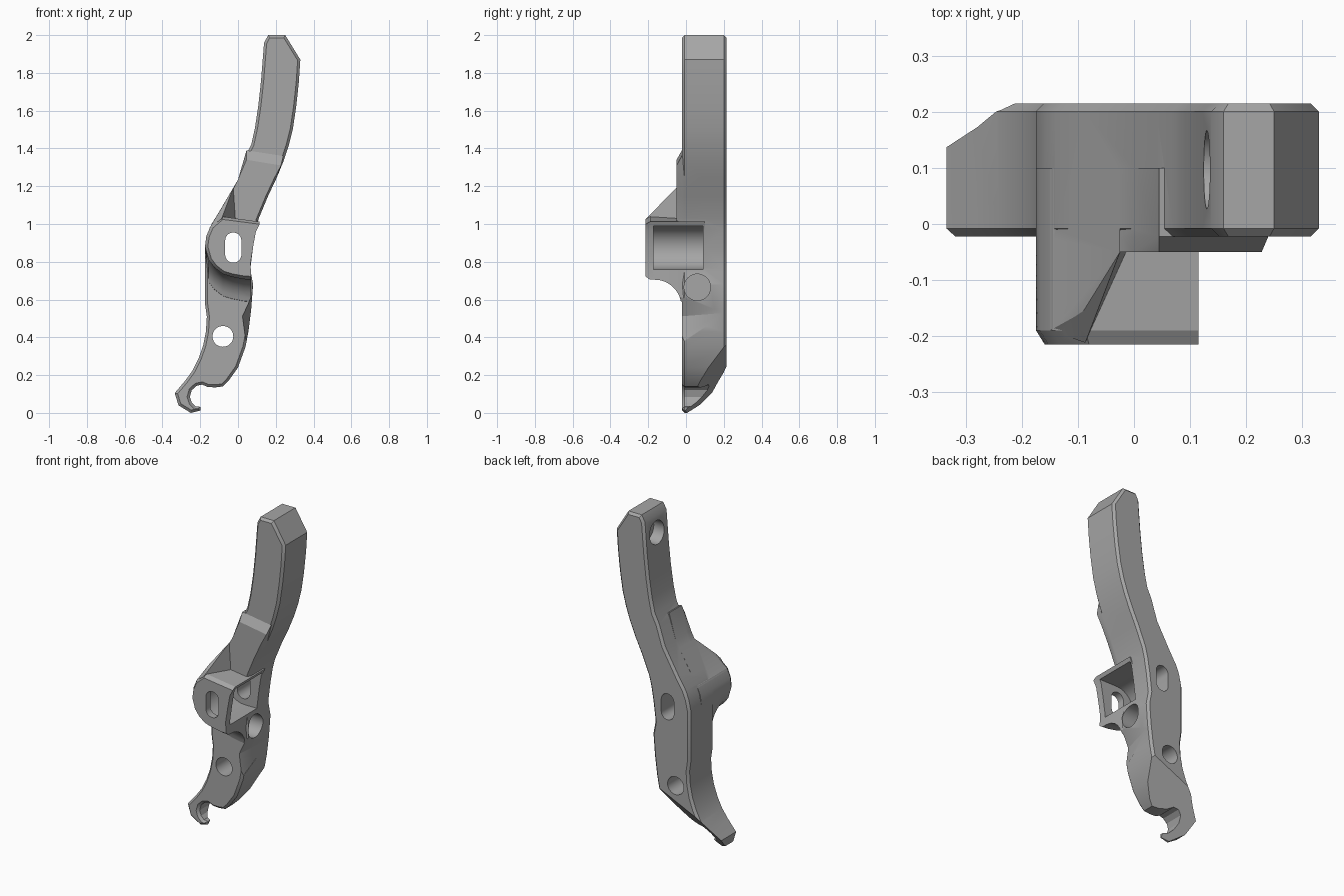
import bpy, bmesh
from math import sqrt, pi, cos, sin, radians
from mathutils import Matrix

if "Cube" in bpy.data.objects:
    bpy.data.objects.remove(bpy.data.objects["Cube"])

FRONT, BACK = -0.022, 0.215

gray = bpy.data.materials.new("satin_gray")
gray.use_nodes = True
gray.diffuse_color = (0.38, 0.38, 0.38, 1)
gray.node_tree.nodes["Principled BSDF"].inputs["Base Color"].default_value = (0.38, 0.38, 0.38, 1)


def finish(bm, name):
    bmesh.ops.recalc_face_normals(bm, faces=bm.faces[:])
    mesh = bpy.data.meshes.new(name)
    bm.to_mesh(mesh)
    bm.free()
    mesh.materials.append(gray)
    obj = bpy.data.objects.new(name, mesh)
    bpy.context.collection.objects.link(obj)
    return obj


def loft(name, rings, rim=0):
    """Join equal-length rings of (x, y, z) points; optionally chamfer both rims."""
    bm = bmesh.new()
    loops = [[bm.verts.new(p) for p in ring] for ring in rings]
    n = len(loops[0])
    for a, b in zip(loops, loops[1:]):
        for i in range(n):
            j = (i + 1) % n
            bm.faces.new((a[i], a[j], b[j], b[i]))
    caps = [bm.faces.new(loops[0]), bm.faces.new(loops[-1])]
    bmesh.ops.recalc_face_normals(bm, faces=bm.faces[:])
    if rim:
        edges = [e for f in caps for e in f.edges]
        bmesh.ops.bevel(bm, geom=edges, offset=rim, segments=1, affect='EDGES')
    return finish(bm, name)


def prism(name, outline, y0, y1, rim=0):
    return loft(name, [[(x, y, z) for x, z in outline] for y in (y0, y1)], rim)


def hull(name, points):
    bm = bmesh.new()
    for p in points:
        bm.verts.new(p)
    out = bmesh.ops.convex_hull(bm, input=bm.verts[:])
    bmesh.ops.delete(bm, geom=[v for v in bm.verts if not v.link_faces], context='VERTS')
    return finish(bm, name)


def rod(name, radius, depth, centre, axis):
    bm = bmesh.new()
    turn = Matrix.Rotation(pi / 2, 4, 'X' if axis == 'Y' else 'Y')
    bmesh.ops.create_cone(bm, cap_ends=True, segments=40, radius1=radius, radius2=radius,
                          depth=depth, matrix=Matrix.Translation(centre) @ turn)
    return finish(bm, name)


def slot(cx, cz, r, up, down, right=0, n=14):
    """Rounded outline: a vertical slot, or a left-rounded shape open toward +x."""
    if right:
        arc = [pi / 2 + pi * i / n for i in range(n + 1)]
        return [(right, cz + r)] + [(cx + r * cos(a), cz + r * sin(a)) for a in arc] + [(right, cz - r)]
    arc = [pi * i / n for i in range(n + 1)]
    return ([(cx + r * cos(a), up + r * sin(a)) for a in arc] +
            [(cx - r * cos(a), down - r * sin(a)) for a in arc])


def combine(body, other, mode):
    mod = body.modifiers.new("join", 'BOOLEAN')
    mod.operation, mod.object, mod.solver = mode, other, 'EXACT'
    bpy.context.view_layer.objects.active = body
    bpy.ops.object.modifier_apply(modifier=mod.name)
    bpy.data.objects.remove(other)


# Lever side outline: right edge going down, hook, then left edge going up
right_edge = [(.25, 2), (.33, 1.87), (.322, 1.75), (.308, 1.62), (.29, 1.5), (.267, 1.41),
              (.24, 1.33), (.205, 1.245), (.16, 1.15), (.11, 1.03), (.095, .97), (.08, .88),
              (.065, .76), (.08, .68), (.07, .55), (.055, .43), (.04, .35), (.0, .24), (-.05, .17)]
hook = [(-.08, .14), (-.12, .135), (-.16, .137), (-.19, .15), (-.22, .143), (-.245, .12),
        (-.255, .085), (-.245, .055), (-.225, .035), (-.198, .032), (-.2, .012), (-.25, 0),
        (-.315, .04), (-.335, .105)]
left_edge = [(-.28, .17), (-.24, .225), (-.21, .285), (-.185, .355), (-.17, .43), (-.165, .51),
             (-.175, .58), (-.175, .88), (-.16, .95), (-.14, 1), (-.09, 1.08), (0, 1.235),
             (.04, 1.36), (.07, 1.42), (.09, 1.51), (.108, 1.63), (.122, 1.76), (.138, 1.96), (.16, 2)]
body = prism("brake_lever_body", right_edge + hook + left_edge, FRONT, BACK, rim=.014)

# Thicker middle of the arm, with a sloped upper step
arm = [(.24, 1.36), (.205, 1.245), (.16, 1.15), (.11, 1.03), (.09, .96), (-.06, .96),
       (-.06, 1.12), (0, 1.235), (.045, 1.39)]
inset = [(x - .012 if x > .08 else x, z - .05 if z > 1.3 else z) for x, z in arm]
rings = [[(x, -.05, z) for x, z in inset], [(x, FRONT, z) for x, z in arm], [(x, .1, z) for x, z in arm]]
combine(body, loft("arm_step", rings), 'UNION')

# Pivot boss with a chamfered front and a concave fillet underneath
top = [(-.175, .88), (-.168, .935), (-.145, .99), (-.087, 1.04), (.115, 1.012), (.095, .97), (.08, .88), (.066, .78)]
base = [(.07, .705), (.03, .708), (-.03, .72), (-.08, .735), (-.125, .77), (-.155, .81)]


def boss_ring(y, drop=0, scale=1.0):
    pts = top + [(x, z - drop) for x, z in base]
    return [(-.02 + (x + .02) * (scale if x < 0 else 1), y, .88 + (z - .88) * scale) for x, z in pts]


reach = .14
rings = [boss_ring(-.215, scale=.9), boss_ring(-.19)]
for i in range(9):
    t = reach * sin(radians(10 * i))
    rings.append(boss_ring(-.165 + t, reach - sqrt(reach ** 2 - t ** 2)))
rings.append(boss_ring(.1, reach))
combine(body, loft("pivot_boss", rings), 'UNION')

# Sloped gusset from the boss to the arm
combine(body, hull("gusset", [
    (-.15, -.19, .98), (-.15, .1, .98), (-.087, -.212, 1.028), (-.105, -.165, 1.055),
    (-.09, -.155, 1.08), (-.09, .1, 1.08), (-.025, -.05, 1.192), (-.025, .1, 1.192),
    (-.012, -.045, 1.03), (-.012, .1, 1)]), 'UNION')

# Open pocket inside the boss, slot and round holes
cuts = [
    prism("pocket", slot(-.02, .875, .115, 0, 0, right=.3), -.172, .09),
    prism("pivot_slot", slot(-.025, .875, .043, .912, .838), -.4, .4),
    rod("lower_hole", .055, 1, (-.08, .1, .405), 'Y'),
    rod("side_hole", .07, .3, (.1, .06, .665), 'X'),
    rod("grip_hole", .07, .2, (.1, .097, 1.86), 'X'),
    # Tapered right flank under the boss
    hull("flank_cut", [(.08, -.04, .64), (.02, -.04, .51), (.04, -.04, .36), (.2, -.04, .64),
                       (.2, -.04, .36), (.072, BACK, .53), (.2, BACK, .53)]),
]
for cut in cuts:
    combine(body, cut, 'DIFFERENCE')

# Slanted back of the hook end
bm = bmesh.new()
bm.from_mesh(body.data)
cut = bmesh.ops.bisect_plane(bm, geom=bm.verts[:] + bm.edges[:] + bm.faces[:], dist=1e-5,
                             plane_co=(-.24, BACK, .235), plane_no=(.42, 1, -.907), clear_outer=False)
bm.free()
block = bmesh.new()
bmesh.ops.create_cube(block, size=2)
for v in block.verts:
    v.co.z = v.co.z * .5
    v.co.y = BACK + .42 * (-.24 - v.co.x) + .907 * (v.co.z - .235) if v.co.y < 0 else 4
combine(body, finish(block, "hook_slant"), 'DIFFERENCE')

bpy.ops.object.select_all(action='DESELECT')
body.select_set(True)
bpy.context.view_layer.objects.active = body
bpy.ops.object.shade_smooth_by_angle(angle=radians(25))
